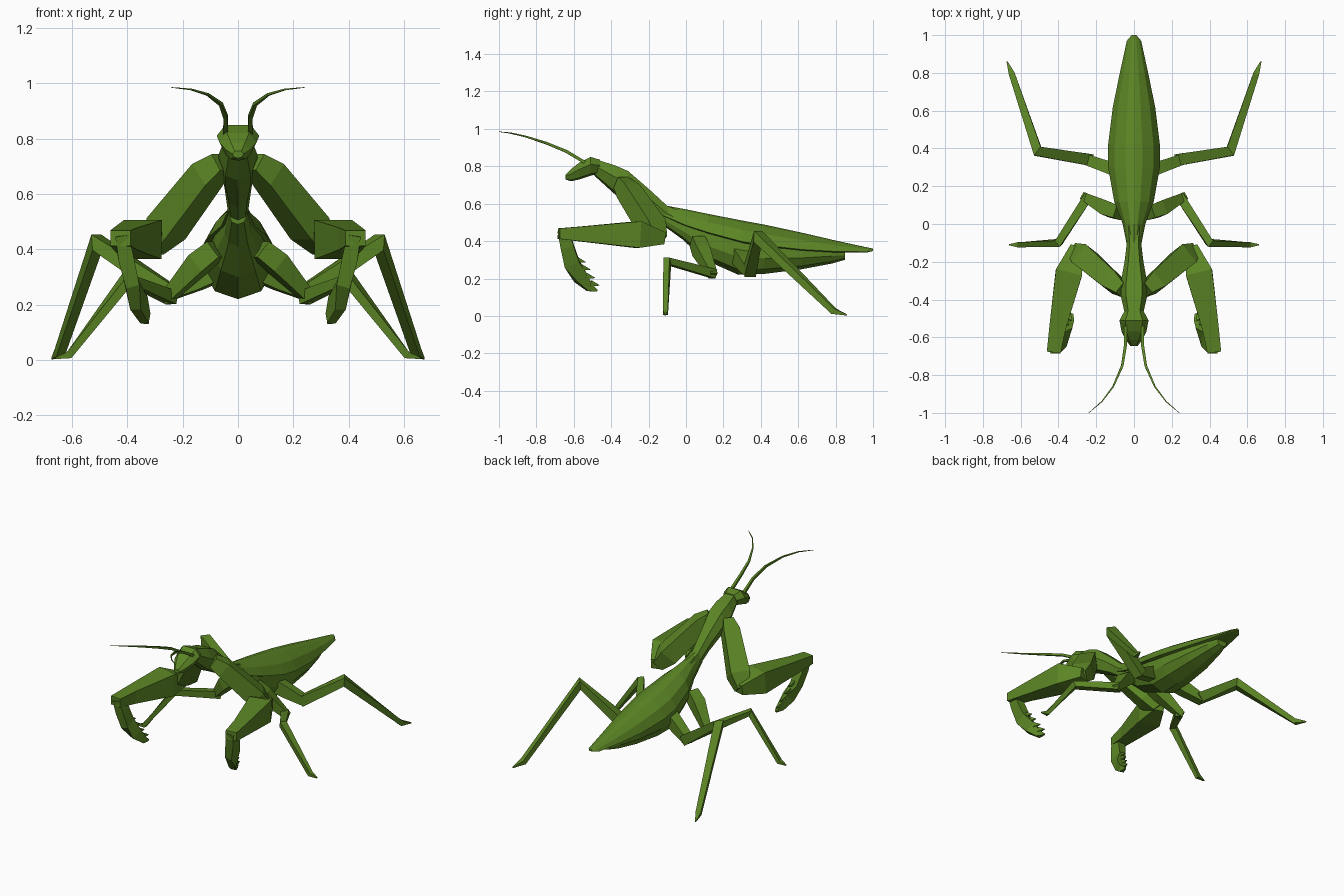
import bpy, bmesh, math
from mathutils import Vector

green = bpy.data.materials.new("leaf green")
green.diffuse_color = (0.105, 0.235, 0.018, 1)


def finish(name, bm, mirror=False):
    bmesh.ops.recalc_face_normals(bm, faces=bm.faces)
    me = bpy.data.meshes.new(name)
    bm.to_mesh(me)
    bm.free()
    me.materials.append(green)
    ob = bpy.data.objects.new(name, me)
    bpy.context.collection.objects.link(ob)
    if mirror:
        ob.modifiers.new("mirror", 'MIRROR').use_mirror_merge = False
    return ob


def skin(bm, rings):
    """Join equal-length rings of points into a closed, capped skin."""
    vs = [[bm.verts.new(p) for p in r] for r in rings]
    n = len(vs[0])
    for a, b in zip(vs, vs[1:]):
        for i in range(n):
            j = (i + 1) % n
            bm.faces.new((a[i], a[j], b[j], b[i]))
    bm.faces.new(vs[0])
    bm.faces.new(vs[-1])


def limb(name, path, radii, sides=4, turn=math.pi / 4):
    """Faceted tube with mitred joints; radii are (sideways, upright) pairs."""
    pts = [Vector(p) for p in path]
    rings = []
    for i, p in enumerate(pts):
        d1 = (p - pts[max(i - 1, 0)]).normalized()
        d2 = (pts[min(i + 1, len(pts) - 1)] - p).normalized()
        t = (d1 + d2).normalized()
        ref = Vector((0, 1, 0)) if abs(t.z) > 0.8 else Vector((0, 0, 1))
        if abs(t.z) > 0.8:
            v = (ref - t * ref.dot(t)).normalized()
            u = v.cross(t)
        else:
            u = t.cross(ref).normalized()
            v = u.cross(t)
        stretch = 1.0
        if 0 < i < len(pts) - 1:
            stretch = min(1.35, 1 / max(0.3, t.dot(d1)))
        ru, rv = radii[i]
        ring = []
        for k in range(sides):
            a = turn + k * math.tau / sides
            ring.append(p + (u * math.cos(a) * ru + v * math.sin(a) * rv) * stretch)
        # keep neighbouring rings lined up so the skin does not twist
        if rings:
            prev = rings[-1]
            c = sum(prev, Vector()) / sides
            options = []
            for base in (ring, ring[::-1]):
                for s in range(sides):
                    r = base[s:] + base[:s]
                    cost = sum(((r[k] - p) - (prev[k] - c)).length for k in range(sides))
                    options.append((cost, r))
            ring = min(options, key=lambda o: o[0])[1]
        rings.append(ring)
    bm = bmesh.new()
    skin(bm, rings)
    return finish(name, bm, True)


def loft(name, sections, profile):
    """Body part along y. Section: y, half width, bottom, top."""
    bm = bmesh.new()
    skin(bm, [[(px * w, y, lo + pz * (hi - lo)) for px, pz in profile]
              for y, w, lo, hi in sections])
    return finish(name, bm)


# Head, thorax and abdomen
hexish = [(0, 0), (0.65, 0.1), (1, 0.6), (0.6, 1), (-0.6, 1), (-1, 0.6), (-0.65, 0.1)]
loft("head", [(-0.645, 0.02, 0.73, 0.755), (-0.615, 0.042, 0.72, 0.785),
              (-0.57, 0.066, 0.73, 0.82), (-0.51, 0.077, 0.75, 0.85),
              (-0.46, 0.05, 0.76, 0.835)], hexish)
loft("thorax", [(-0.49, 0.045, 0.75, 0.84), (-0.38, 0.07, 0.65, 0.805),
                (-0.31, 0.07, 0.615, 0.775), (-0.2, 0.05, 0.555, 0.68),
                (-0.1, 0.038, 0.485, 0.588), (0.0, 0.05, 0.41, 0.55)], hexish)
belly = [(0, 0), (0.62, 0.15), (0.88, 0.5), (0.85, 1), (-0.85, 1), (-0.88, 0.5), (-0.62, 0.15)]
loft("abdomen", [(-0.13, 0.036, 0.49, 0.55), (-0.02, 0.055, 0.41, 0.5),
                 (0.1, 0.1, 0.3, 0.46), (0.28, 0.135, 0.22, 0.41),
                 (0.42, 0.135, 0.225, 0.39), (0.62, 0.11, 0.25, 0.37),
                 (0.78, 0.07, 0.28, 0.36), (0.85, 0.04, 0.3, 0.35)], belly)

# Folded wings over the abdomen
wing_profile = [(0.7, 0), (1, 0.1), (0.75, 0.6), (0.32, 0.92), (0, 1),
                (-0.32, 0.92), (-0.75, 0.6), (-1, 0.1), (-0.7, 0)]
loft("folded_wings", [(-0.12, 0.036, 0.53, 0.592), (0.0, 0.06, 0.475, 0.57),
                      (0.12, 0.105, 0.435, 0.545), (0.3, 0.137, 0.385, 0.51),
                      (0.42, 0.137, 0.365, 0.488), (0.62, 0.112, 0.345, 0.445),
                      (0.8, 0.075, 0.338, 0.403), (0.97, 0.038, 0.34, 0.366),
                      (1.0, 0.012, 0.347, 0.36)], wing_profile)

# Antennae
limb("antenna", [(0.045, -0.54, 0.82), (0.045, -0.64, 0.88), (0.062, -0.75, 0.925),
                 (0.11, -0.86, 0.96), (0.17, -0.94, 0.978), (0.24, -1.0, 0.985)],
     [(r, r) for r in (0.012, 0.011, 0.009, 0.006, 0.004, 0.0015)])

# Grasping forelegs
limb("foreleg_upper", [(0.06, -0.35, 0.715), (0.11, -0.31, 0.67), (0.26, -0.18, 0.475),
                       (0.31, -0.145, 0.405)],
     [(0.045, 0.05), (0.07, 0.07), (0.085, 0.08), (0.05, 0.05)])
limb("foreleg_forearm", [(0.305, -0.12, 0.415), (0.345, -0.26, 0.435),
                         (0.405, -0.55, 0.438), (0.425, -0.68, 0.44)],
     [(0.045, 0.045), (0.1, 0.1), (0.062, 0.058), (0.052, 0.04)])
limb("foreleg_claw", [(0.42, -0.655, 0.455), (0.405, -0.635, 0.37), (0.385, -0.61, 0.28),
                      (0.358, -0.565, 0.205), (0.335, -0.515, 0.15), (0.328, -0.475, 0.135)],
     [(0.035, 0.045), (0.04, 0.05), (0.035, 0.058), (0.03, 0.05), (0.022, 0.028), (0.008, 0.008)])

# Teeth along the inner edge of the claw
for i, (x, y, z) in enumerate([(0.385, -0.585, 0.3), (0.372, -0.56, 0.26),
                               (0.357, -0.535, 0.215), (0.343, -0.51, 0.175)]):
    limb(f"claw_tooth_{i + 1}", [(x, y, z), (x - 0.008, y + 0.048, z - 0.012)],
         [(0.018, 0.022), (0.002, 0.002)])

# Walking legs: thick hip, thigh, thin shin and small foot
limb("middle_leg_hip", [(0.08, 0.06, 0.4), (0.14, 0.08, 0.35), (0.265, 0.145, 0.215)],
     [(0.05, 0.05), (0.055, 0.055), (0.028, 0.028)])
limb("middle_leg", [(0.24, 0.15, 0.225), (0.4, -0.1, 0.293), (0.61, -0.11, 0.018),
                    (0.66, -0.11, 0.006)],
     [(0.034, 0.034), (0.022, 0.022), (0.018, 0.018), (0.004, 0.004)])
limb("hind_leg_hip", [(0.09, 0.285, 0.32), (0.15, 0.305, 0.29), (0.265, 0.345, 0.235)],
     [(0.05, 0.06), (0.045, 0.055), (0.04, 0.035)])
limb("hind_leg", [(0.235, 0.34, 0.235), (0.51, 0.385, 0.425), (0.645, 0.79, 0.025),
                  (0.672, 0.86, 0.005)],
     [(0.044, 0.044), (0.03, 0.03), (0.022, 0.022), (0.004, 0.004)])
